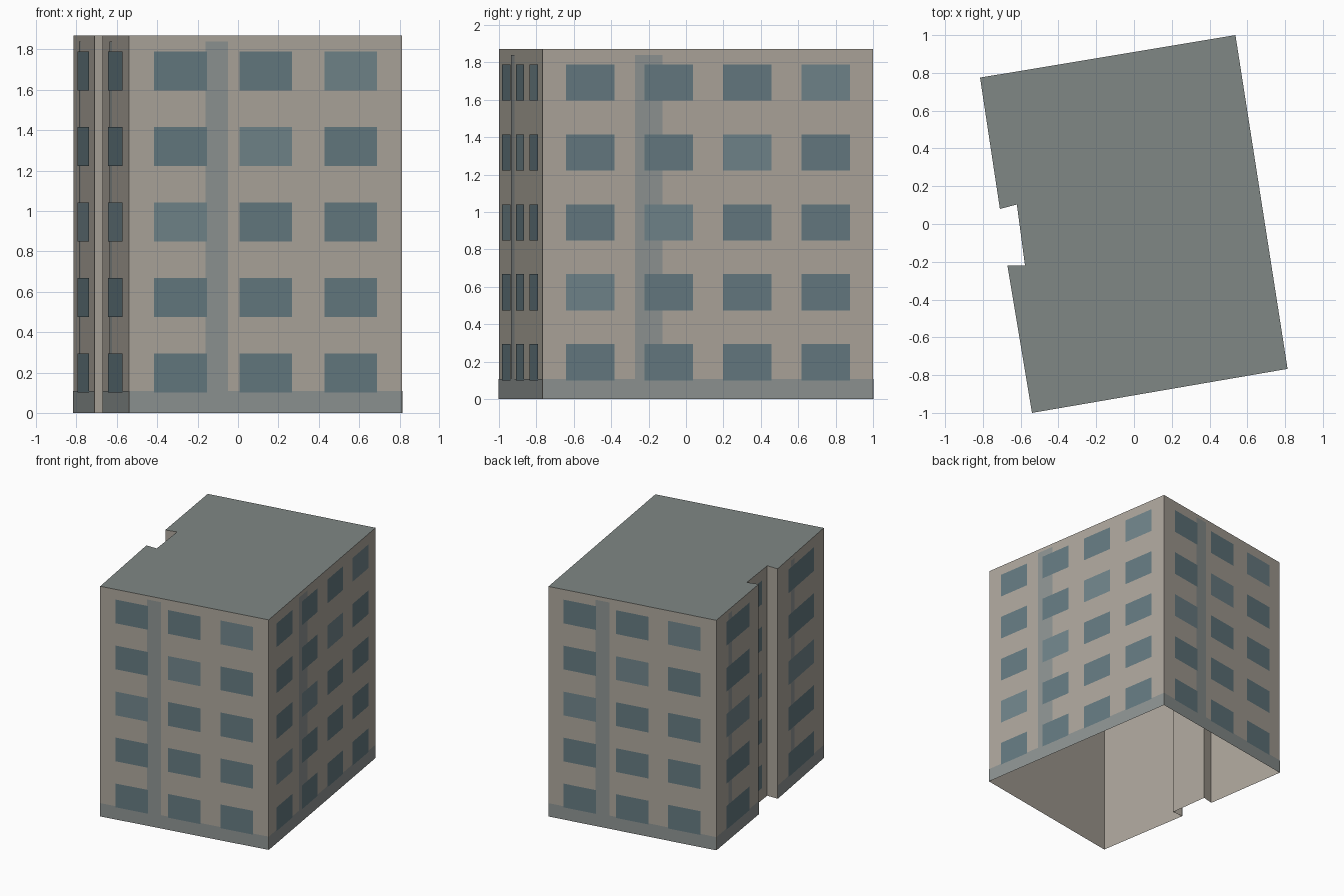
import bpy
from mathutils import Vector

if "Cube" in bpy.data.objects:
    bpy.data.objects.remove(bpy.data.objects["Cube"])

H, FLOORS = 1.87, 5
# footprint, counter-clockwise from the front left corner, with a notch on the left
FOOT = [(-0.54, -1.0), (0.813, -0.767), (0.537, 1.0), (-0.815, 0.775),
        (-0.71, 0.08), (-0.62, 0.103), (-0.577, -0.22), (-0.67, -0.22)]
# window columns per wall, in footprint order
COLUMNS = [3, 4, 3, 1, 0, 1, 0, 1]


def material(name, rgb):
    m = bpy.data.materials.new(name)
    m.diffuse_color = (*rgb, 1)
    m.use_nodes = True
    m.node_tree.nodes["Principled BSDF"].inputs["Base Color"].default_value = m.diffuse_color
    return m


WALL = material("wall_beige", (0.42, 0.385, 0.335))
TRIM = material("trim_grey", (0.275, 0.30, 0.295))
ROOF = material("roof_grey", (0.215, 0.245, 0.235))
GLASS = material("glass", (0.130, 0.195, 0.220))
GLASS_PALE = material("glass_pale", (0.165, 0.235, 0.260))


def make(name, faces, mats, picks=None):
    """Object from a list of separate polygons, each with a material index."""
    verts, idx = [], []
    for f in faces:
        idx.append(range(len(verts), len(verts) + len(f)))
        verts += f
    me = bpy.data.meshes.new(name)
    me.from_pydata(verts, [], [list(i) for i in idx])
    for m in mats:
        me.materials.append(m)
    for i, p in enumerate(picks or []):
        me.polygons[i].material_index = p
    ob = bpy.data.objects.new(name, me)
    bpy.context.collection.objects.link(ob)
    return ob


def panel(a, b, u0, u1, z0, z1, out=0.0):
    """Upright rectangle on wall a-b, from distance u0 to u1, pushed outwards."""
    d = (b - a).normalized()
    n = Vector((d.y, -d.x, 0)) * out
    return [a + d * u + n + Vector((0, 0, z))
            for u, z in ((u0, z0), (u1, z0), (u1, z1), (u0, z1))]


walls, plinth, strips, windows, tint = [], [], [], [], []
pts = [Vector((x, y, 0)) for x, y in FOOT]
for k, cols in enumerate(COLUMNS):
    a, b = pts[k], pts[(k + 1) % len(pts)]
    L = (b - a).length
    walls.append(panel(a, b, 0, L, 0, H))
    if L > 0.5:
        plinth.append(panel(a, b, 0, L, 0, 0.108, 0.002))
        strips.append(panel(a, b, 0.28 * L, 0.363 * L, 0.108, 1.84, 0.002))
    # evenly spaced windows on every floor
    for c in range(cols):
        pitch = (L - 0.09) / cols
        mid, half = 0.045 + pitch * (c + 0.5), 0.31 * pitch
        for f in range(FLOORS):
            z = 0.1 + f * H / FLOORS
            windows.append(panel(a, b, mid - half, mid + half, z, z + 0.193, 0.004))
            tint.append(int((f - c) % 5 == (1 if k == 1 else 2)))

make("walls", walls, [WALL])
make("roof", [[p + Vector((0, 0, H)) for p in pts]], [ROOF])
make("plinth", plinth, [TRIM])
make("vertical_strips", strips, [TRIM])
make("windows", windows, [GLASS, GLASS_PALE], tint)
